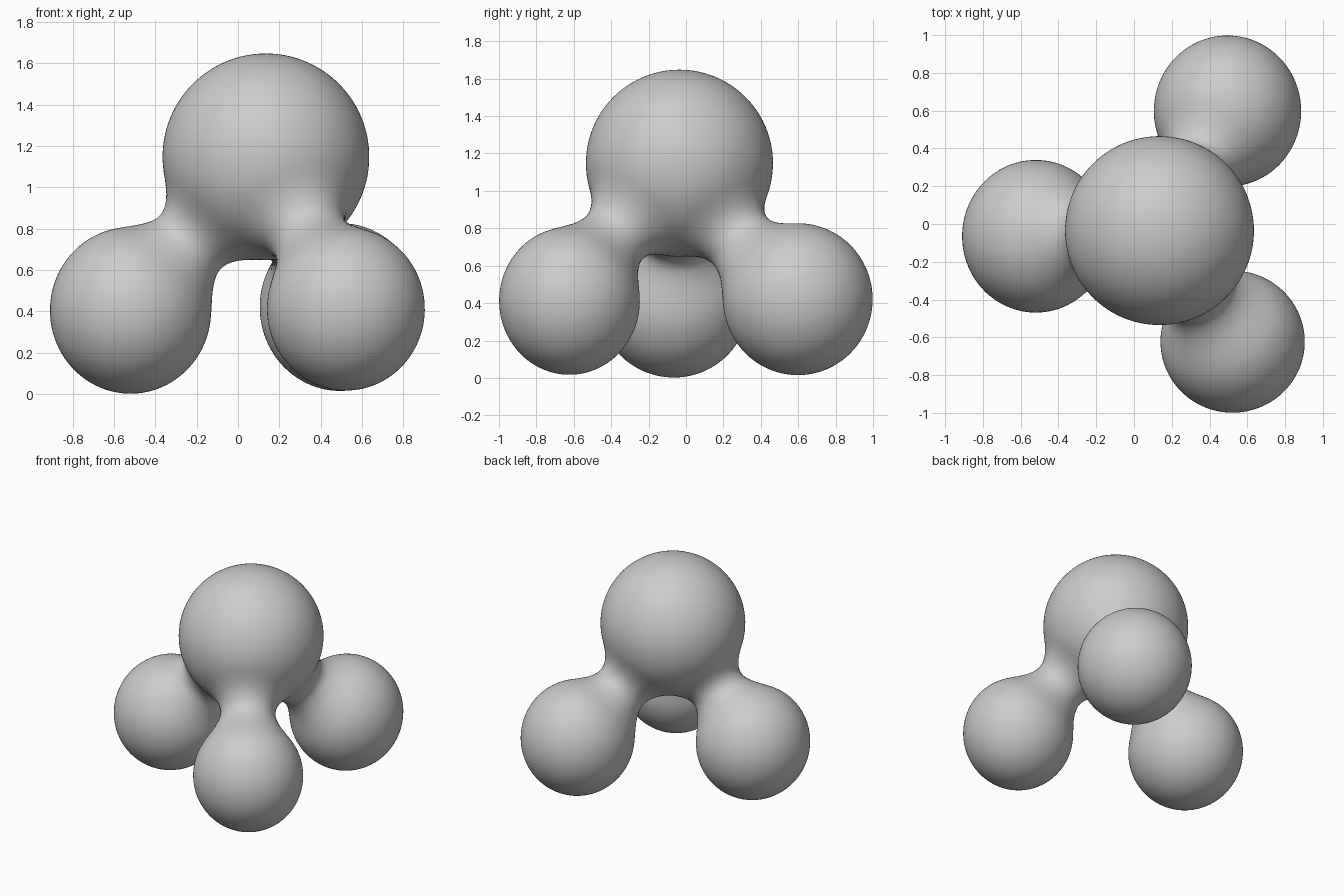
import bpy, bmesh
from mathutils import Vector, Matrix

if "Cube" in bpy.data.objects:
    bpy.data.objects.remove(bpy.data.objects["Cube"])

# Large upper ball, and three slightly uneven lower balls: centre, radii
head = (Vector((0.135, -0.035, 1.148)), Vector((0.5, 0.5, 0.5)))
feet = [
    (Vector((-0.52, -0.065, 0.405)), Vector((0.39, 0.404, 0.403))),
    (Vector((0.495, 0.598, 0.421)), Vector((0.39, 0.40, 0.406))),
    (Vector((0.522, -0.623, 0.412)), Vector((0.382, 0.376, 0.395))),
]
# Small sideways shifts of each neck
shifts = [Vector((0, 0, 0)), Vector((0, -0.025, -0.02)), Vector((0, -0.02, 0.015))]
NECK_R, BLEND = 0.185, 0.13
necks = [(head[0] + s, f[0] + s) for f, s in zip(feet, shifts)]


def ball_dist(p, ball):
    c, r = ball
    q = p - c
    return (Vector((q.x / r.x, q.y / r.y, q.z / r.z)).length - 1) * min(r)


def neck_dist(p, neck):
    a, b = neck
    ab = b - a
    t = max(0, min(1, (p - a).dot(ab) / ab.length_squared))
    return (p - a - ab * t).length - NECK_R


def blend(a, b):
    h = max(BLEND - abs(a - b), 0) / BLEND
    return min(a, b) - h * h * BLEND / 4


def field(p):
    d = ball_dist(p, head)
    for foot, neck in zip(feet, necks):
        arm = blend(ball_dist(p, foot), neck_dist(p, neck))
        d = blend(d, arm)
    return d


# Rough union of balls and necks
bm = bmesh.new()
for c, r in [head] + feet:
    bmesh.ops.create_icosphere(bm, subdivisions=4, radius=1,
                               matrix=Matrix.Translation(c) @ Matrix.Diagonal((*r, 1)))
for a, b in necks:
    rot = (b - a).to_track_quat('Z', 'Y').to_matrix().to_4x4()
    bmesh.ops.create_cone(bm, cap_ends=True, segments=32, radius1=0.2, radius2=0.2,
                          depth=(b - a).length,
                          matrix=Matrix.Translation((a + b) / 2) @ rot)
mesh = bpy.data.meshes.new("blended_balls")
bm.to_mesh(mesh)
bm.free()
body = bpy.data.objects.new("blended_balls", mesh)
bpy.context.collection.objects.link(body)

# Fuse into one skin
remesh = body.modifiers.new("fuse", 'REMESH')
remesh.mode = 'VOXEL'
remesh.voxel_size = 0.026
bpy.context.view_layer.update()
fused = bpy.data.meshes.new_from_object(
    body.evaluated_get(bpy.context.evaluated_depsgraph_get()))
body.modifiers.clear()
body.data = fused

# Relax the skin and pull it onto the smooth blended surface
bm = bmesh.new()
bm.from_mesh(fused)
E = 0.001
axes = [Vector((E, 0, 0)), Vector((0, E, 0)), Vector((0, 0, E))]
for step in range(4):
    if step < 3:
        for _ in range(3):
            bmesh.ops.smooth_vert(bm, verts=bm.verts, factor=0.5,
                                  use_axis_x=True, use_axis_y=True, use_axis_z=True)
    for v in bm.verts:
        d = field(v.co)
        g = Vector([(field(v.co + a) - d) / E for a in axes])
        v.co -= g * (d / max(g.length_squared, 0.2))
bm.to_mesh(fused)
bm.free()
for poly in fused.polygons:
    poly.use_smooth = True
